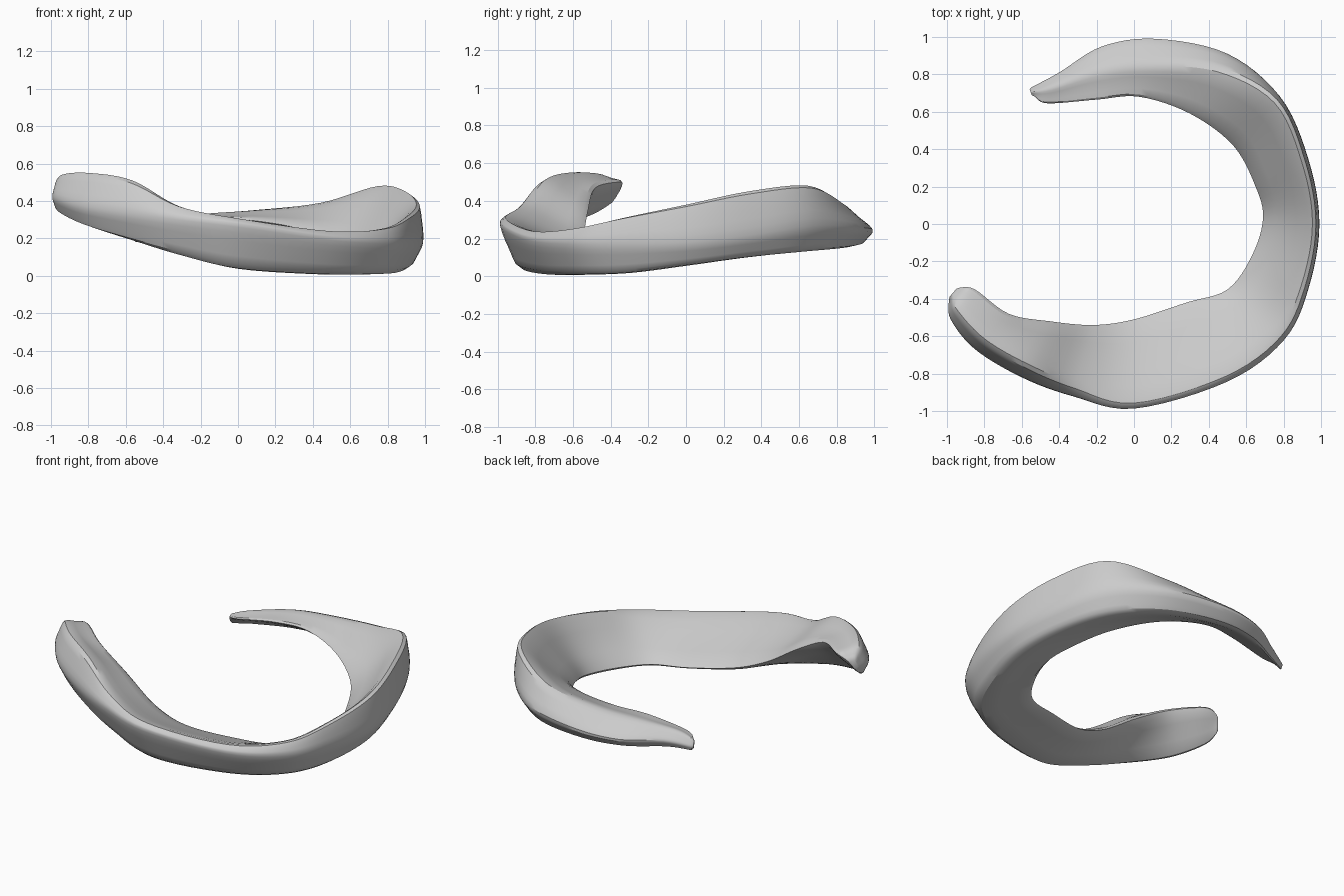
import bpy
import bmesh
from mathutils import Vector

cube = bpy.data.objects.get("Cube")
if cube:
    bpy.data.objects.remove(cube, do_unlink=True)

# Stations along the band: outer x, y, inner x, y, then heights of
# the outer bulge, the ridge, the inner edge and the underside
STATIONS = [
    (-.55, .73, -.53, .68, .21, .25, .24, .18),
    (-.4, .81, -.46, .645, .24, .29, .26, .19),
    (-.17, .95, -.2, .665, .24, .33, .3, .18),
    (.12, .99, .03, .68, .25, .35, .3, .17),
    (.5, .91, .3, .59, .26, .39, .26, .15),
    (.78, .68, .53, .42, .27, .48, .19, .13),
    (.93, .35, .65, .2, .22, .45, .13, .1),
    (.99, 0, .69, .03, .18, .38, .09, .06),
    (.93, -.35, .63, -.17, .17, .31, .07, .02),
    (.8, -.62, .5, -.35, .17, .25, .06, .01),
    (.5, -.84, .28, -.42, .19, .235, .07, .01),
    (0, -.985, 0, -.51, .26, .3, .11, .04),
    (-.33, -.92, -.22, -.54, .3, .37, .2, .11),
    (-.6, -.82, -.45, -.52, .34, .51, .35, .19),
    (-.85, -.67, -.67, -.48, .38, .55, .47, .27),
    (-.98, -.51, -.85, -.35, .42, .54, .5, .34),
    (-.99, -.41, -.93, -.34, .42, .49, .48, .39),
]
STEPS = 6


def spline(a, b, c, d, t):
    """Catmull-Rom point between b and c."""
    return b + (c - a) * (t / 2) + (a * 2 - b * 5 + c * 4 - d) * (t * t / 2) \
        + (b * 3 - a - c * 3 + d) * (t ** 3 / 2)


def ridge_offset(index):
    """The ridge hugs the outer edge, moving inwards towards both tips."""
    start = min(max((5 - index) / 2, 0), 1)
    end = min(max((index - 11) / 3, 0), 1)
    return .12 + .35 * start + .17 * end


def section(index, row):
    """Wedge-shaped closed section with slightly convex sides."""
    ox, oy, ix, iy, z_out, z_ridge, z_in, z_low = row
    outer, inner = Vector((ox, oy, 0)), Vector((ix, iy, 0))

    def at(f, z):
        return outer.lerp(inner, f) + Vector((0, 0, z))

    corners = [at(0, z_out), at(ridge_offset(index), z_ridge), at(1, z_in), at(.24, z_low)]
    centre = sum(corners, Vector()) / 4
    ring = []
    for k, p in enumerate(corners):
        middle = (p + corners[(k + 1) % 4]) / 2
        bulge = (.14, .05, .1, .12)[k]
        ring += [p, middle + (middle - centre) * bulge]
    n = len(ring)
    return [spline(ring[k - 1], ring[k], ring[(k + 1) % n], ring[(k + 2) % n], t / 3)
            for k in range(n) for t in range(3)]


# Curved band: loft the sections smoothly from tip to tip
sections = [section(i, row) for i, row in enumerate(STATIONS)]
last = len(sections) - 1
rings = []
for i in range(last):
    four = [sections[min(max(i + k, 0), last)] for k in (-1, 0, 1, 2)]
    for s in range(STEPS):
        rings.append([spline(*pts, s / STEPS) for pts in zip(*four)])
rings.append(sections[last])


# Rounded caps: one shrunken ring pushed slightly past each tip
def cap_ring(ring, neighbour):
    centre = sum(ring, Vector()) / len(ring)
    out = (centre - sum(neighbour, Vector()) / len(neighbour)).normalized()
    return [centre + (p - centre) * .6 + out * .012 for p in ring]


rings = [cap_ring(rings[0], rings[1])] + rings + [cap_ring(rings[-1], rings[-2])]

bm = bmesh.new()
loops = [[bm.verts.new(p) for p in ring] for ring in rings]
for a, b in zip(loops, loops[1:]):
    for k in range(len(a)):
        bm.faces.new((a[k - 1], a[k], b[k], b[k - 1]))
bm.faces.new(loops[0])
bm.faces.new(loops[-1])
bmesh.ops.recalc_face_normals(bm, faces=bm.faces)

mesh = bpy.data.meshes.new("curved_band")
bm.to_mesh(mesh)
bm.free()
band = bpy.data.objects.new("curved_band", mesh)
bpy.context.collection.objects.link(band)

# Plain grey material
grey = bpy.data.materials.new("light_grey")
grey.use_nodes = True
colour = (.6, .6, .6, 1)
grey.diffuse_color = colour
grey.node_tree.nodes["Principled BSDF"].inputs["Base Color"].default_value = colour
mesh.materials.append(grey)

bpy.context.view_layer.objects.active = band
band.select_set(True)
bpy.ops.object.shade_smooth_by_angle()
